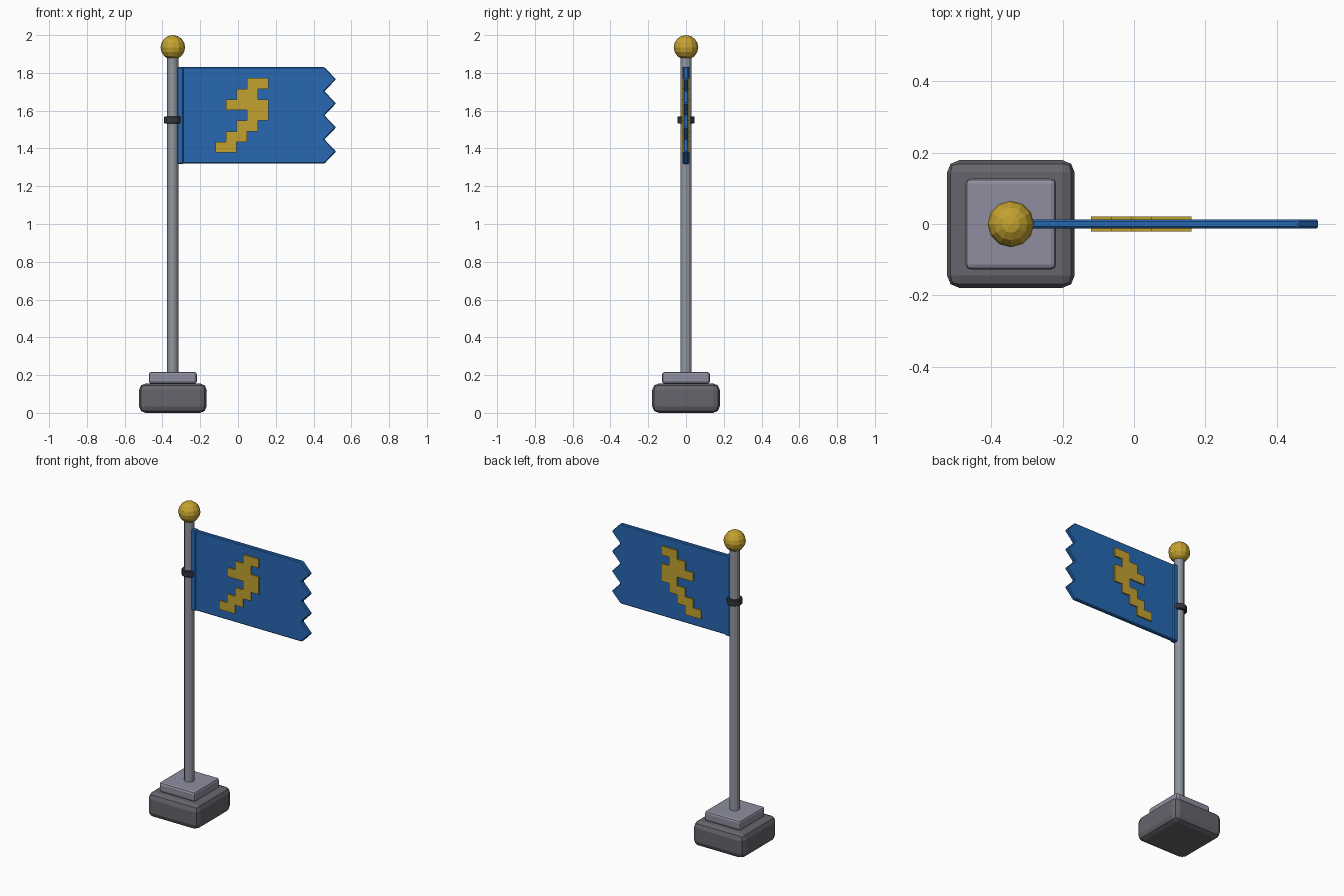
import bpy, bmesh, math

if "Cube" in bpy.data.objects:
    bpy.data.objects.remove(bpy.data.objects["Cube"])

PX = -0.345  # pole axis


def material(name, rgb):
    m = bpy.data.materials.new(name)
    m.diffuse_color = (*rgb, 1)
    m.use_nodes = True
    m.node_tree.nodes["Principled BSDF"].inputs["Base Color"].default_value = m.diffuse_color
    return m


blue = material("blue_cloth", (0.02, 0.14, 0.45))
gold = material("gold", (0.55, 0.36, 0.03))
stone = material("dark_stone", (0.13, 0.13, 0.15))
light_stone = material("light_stone", (0.27, 0.27, 0.35))
steel = material("steel", (0.28, 0.30, 0.34))
iron = material("dark_iron", (0.035, 0.037, 0.05))


def finish(ob, name, mat, bevel=0, segments=1):
    ob.name = name
    ob.data.materials.append(mat)
    if bevel:
        mod = ob.modifiers.new("Bevel", 'BEVEL')
        mod.width, mod.segments = bevel, segments
    return ob


def box(name, x0, x1, y, z0, z1, mat, bevel=0, segments=1):
    bpy.ops.mesh.primitive_cube_add(size=1, location=((x0 + x1) / 2, 0, (z0 + z1) / 2))
    ob = bpy.context.object
    ob.scale = (x1 - x0, 2 * y, z1 - z0)
    bpy.ops.object.transform_apply(location=False, rotation=False, scale=True)
    return finish(ob, name, mat, bevel, segments)


def cylinder(name, r, z0, z1, mat, sides=12, bevel=0):
    bpy.ops.mesh.primitive_cylinder_add(vertices=sides, radius=r, depth=z1 - z0,
                                        location=(PX, 0, (z0 + z1) / 2))
    return finish(bpy.context.object, name, mat, bevel)


def plate(name, outline, y, mat, bevel=0):
    """Extrude an x-z outline symmetrically through y."""
    bm = bmesh.new()
    face = bm.faces.new([bm.verts.new((x, -y, z)) for x, z in outline])
    new = bmesh.ops.extrude_face_region(bm, geom=[face])["geom"]
    bmesh.ops.translate(bm, vec=(0, 2 * y, 0),
                        verts=[v for v in new if isinstance(v, bmesh.types.BMVert)])
    bmesh.ops.recalc_face_normals(bm, faces=bm.faces)
    me = bpy.data.meshes.new(name)
    bm.to_mesh(me)
    bm.free()
    ob = bpy.data.objects.new(name, me)
    bpy.context.collection.objects.link(ob)
    return finish(ob, name, mat, bevel)


# Stepped base
box("base_block", PX - 0.179, PX + 0.179, 0.179, 0, 0.156, stone, 0.035, 2)
box("base_step", PX - 0.127, PX + 0.127, 0.127, 0.154, 0.217, light_stone, 0.014, 2)

# Pole, clamp ring and ball finial
cylinder("pole", 0.03, 0.2, 1.9, steel)
cylinder("clamp_ring", 0.046, 1.532, 1.57, iron, bevel=0.004)
bpy.ops.mesh.primitive_uv_sphere_add(segments=12, ring_count=8, radius=0.065,
                                     location=(PX, 0, 1.935))
finish(bpy.context.object, "finial_ball", gold)

# Flag with a four-toothed fly edge
top, bottom, teeth = 1.83, 1.32, 4
step = (top - bottom) / (2 * teeth)
edge = [(0.519 if i % 2 else 0.458, top - i * step) for i in range(2 * teeth + 1)]
plate("flag_cloth", [(-0.31, bottom), (-0.31, top)] + edge, 0.0125, blue, 0.005)
box("flag_sleeve", -0.322, -0.288, 0.018, bottom - 0.002, top + 0.002, blue, 0.005)

# Stepped zigzag emblem, one (start, end) column pair per row, top to bottom
rows = [(3, 5), (2, 4), (1, 5), (3, 5), (2, 4), (1, 3), (0, 2)]
X0, Z0, CELL = -0.12, 1.772, 0.0563
right, left = [], []
for i, (a, b) in enumerate(rows):
    for k in (i, i + 1):
        right.append((X0 + b * CELL, Z0 - k * CELL))
        left.append((X0 + a * CELL, Z0 - k * CELL))
outline = []
for p in right + left[::-1]:
    if not outline or p != outline[-1]:
        outline.append(p)
plate("flag_emblem", outline, 0.021, gold)
